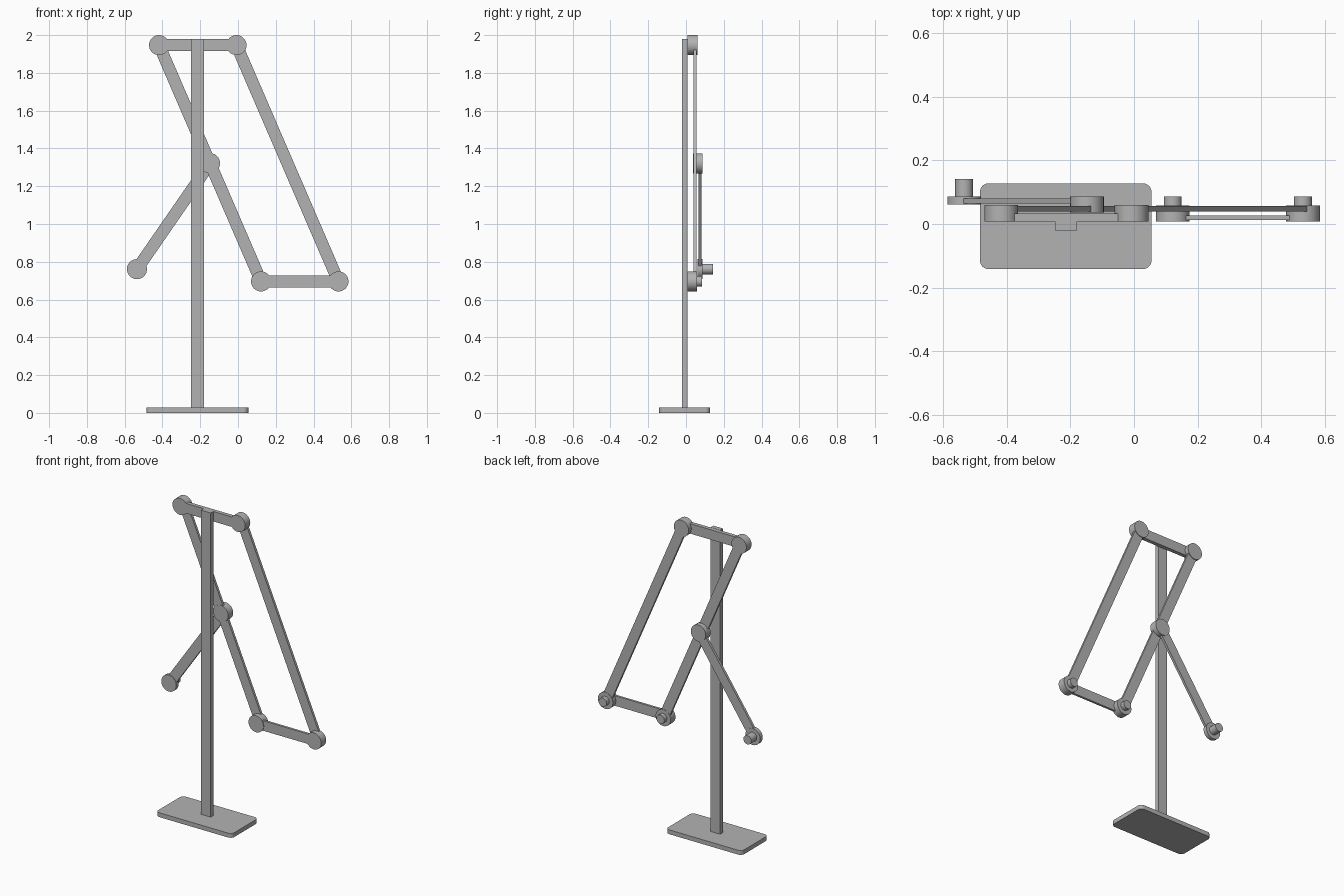
import bpy, bmesh
from math import atan2, pi
from mathutils import Matrix, Vector

if "Cube" in bpy.data.objects:
    bpy.data.objects.remove(bpy.data.objects["Cube"], do_unlink=True)

grey = bpy.data.materials.new("plain grey")
grey.use_nodes = True
GREY = (0.45, 0.45, 0.45, 1)
grey.diffuse_color = GREY
grey.node_tree.nodes["Principled BSDF"].inputs["Base Color"].default_value = GREY

HUB_R, PIN_R, WIDTH = 0.053, 0.028, 0.064

# Pivot points in the x-z plane
top_right = Vector((-0.418, 1.947))
top_left = Vector((-0.008, 1.947))
low_right = Vector((0.122, 0.696))
low_left = top_left + low_right - top_right
elbow = (top_right + low_right) / 2
tip = Vector((-0.535, 0.761))


def finish(bm, name):
    mesh = bpy.data.meshes.new(name)
    bm.to_mesh(mesh)
    bm.free()
    mesh.materials.append(grey)
    obj = bpy.data.objects.new(name, mesh)
    bpy.context.collection.objects.link(obj)
    return obj


def box(name, lo, hi, corner=0):
    """Box between two corners, with optional rounded upright edges."""
    lo, hi = Vector(lo), Vector(hi)
    bm = bmesh.new()
    bmesh.ops.create_cube(bm, size=1, matrix=Matrix.Translation((lo + hi) / 2)
                          @ Matrix.Diagonal((*(hi - lo), 1)))
    if corner:
        upright = [e for e in bm.edges
                   if abs(e.verts[0].co.z - e.verts[1].co.z) > 0.01]
        bmesh.ops.bevel(bm, geom=upright, offset=corner, segments=8,
                        profile=0.5, affect='EDGES')
    return finish(bm, name)


def link(name, a, b, y0, y1):
    """Flat bar joining two pivots."""
    d = b - a
    mid = (a + b) / 2
    bm = bmesh.new()
    bmesh.ops.create_cube(
        bm, size=1,
        matrix=Matrix.Translation((mid.x, (y0 + y1) / 2, mid.y))
        @ Matrix.Rotation(-atan2(d.y, d.x), 4, 'Y')
        @ Matrix.Diagonal((d.length, y1 - y0, WIDTH, 1)))
    return finish(bm, name)


def disc(name, p, r, y0, y1):
    """Cylinder lying along y at a pivot."""
    bm = bmesh.new()
    bmesh.ops.create_cone(
        bm, cap_ends=True, segments=48, radius1=r, radius2=r, depth=y1 - y0,
        matrix=Matrix.Translation((p.x, (y0 + y1) / 2, p.y))
        @ Matrix.Rotation(pi / 2, 4, 'X'))
    obj = finish(bm, name)
    bpy.ops.object.select_all(action='DESELECT')
    obj.select_set(True)
    bpy.context.view_layer.objects.active = obj
    bpy.ops.object.shade_smooth_by_angle()


# Stand
box("base_plate", (-0.485, -0.142, 0), (0.055, 0.128, 0.028), 0.027)
box("post", (-0.248, -0.02, 0.028), (-0.18, 0.008, 1.98))

# Bars
link("top_bar", top_right, top_left, 0.008, 0.033)
link("bottom_bar", low_right, low_left, 0.012, 0.027)
link("right_arm", top_right, low_right, 0.040, 0.056)
link("left_arm", top_left, low_left, 0.040, 0.056)
link("forearm", elbow, tip, 0.065, 0.081)

# Hubs with flush or protruding pins: pivot, hub front, hub back, pin back
joints = {
    "top_right": (top_right, 0.008, 0.060, 0.060),
    "top_left": (top_left, 0.008, 0.060, 0.060),
    "elbow": (elbow, 0.036, 0.087, 0.087),
    "low_right": (low_right, 0.008, 0.058, 0.086),
    "low_left": (low_left, 0.008, 0.058, 0.086),
    "tip": (tip, 0.062, 0.087, 0.142),
}
for name, (p, front, back, pin_back) in joints.items():
    disc(name + "_hub", p, HUB_R, front, back)
    disc(name + "_pin", p, PIN_R, front, pin_back)
